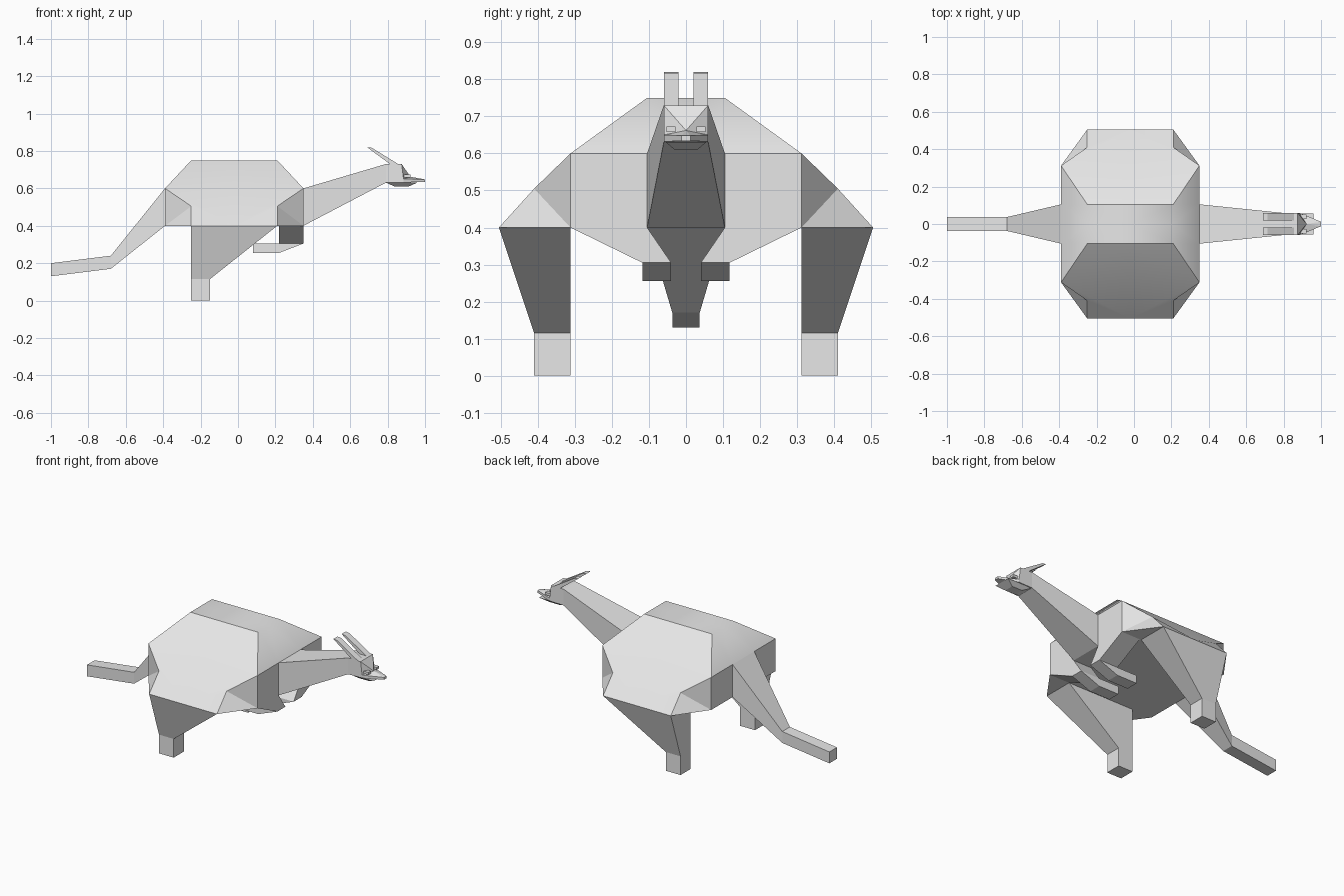
import bpy, bmesh

if "Cube" in bpy.data.objects:
    bpy.data.objects.remove(bpy.data.objects["Cube"])

fur = bpy.data.materials.new("light_grey")
fur.diffuse_color = (0.8, 0.8, 0.8, 1)
fur.use_nodes = True
fur.node_tree.nodes["Principled BSDF"].inputs["Base Color"].default_value = fur.diffuse_color


def finish(name, bm):
    bmesh.ops.remove_doubles(bm, verts=bm.verts[:], dist=0.0005)
    bmesh.ops.recalc_face_normals(bm, faces=bm.faces[:])
    me = bpy.data.meshes.new(name)
    bm.to_mesh(me)
    bm.free()
    me.materials.append(fur)
    ob = bpy.data.objects.new(name, me)
    bpy.context.collection.objects.link(ob)
    return ob


def ring_x(x, y0, y1, z0, z1):
    return [(x, y0, z0), (x, y1, z0), (x, y1, z1), (x, y0, z1)]


def ring_z(z, x0, x1, y0, y1):
    return [(x0, y0, z), (x1, y0, z), (x1, y1, z), (x0, y1, z)]


def loft(name, rings, side=1):
    """Join four-sided sections into a closed solid."""
    bm = bmesh.new()
    vs = [[bm.verts.new((x, y * side, z)) for x, y, z in r] for r in rings]
    for a, b in zip(vs, vs[1:]):
        for i in range(4):
            j = (i + 1) % 4
            bm.faces.new((a[i], a[j], b[j], b[i]))
    bm.faces.new(vs[0])
    bm.faces.new(vs[-1])
    return finish(name, bm)


def mirrored(name, pts, faces, signs, cx=0):
    """Build a piece from named points, repeated for every sign pair."""
    bm = bmesh.new()
    for sx, sy in signs:
        vs = {k: bm.verts.new((cx + sx * p[0], sy * p[1], p[2])) for k, p in pts.items()}
        for f in faces:
            bm.faces.new([vs[k] for k in f.split()])
    return finish(name, bm)


# Body with flaring haunches, one quadrant repeated four times
pts = {
    "t0": (0, 0, .75), "t1": (.23, 0, .75), "t2": (.23, .105, .75), "t3": (0, .105, .75),
    "e0": (.37, 0, .6), "e1": (.37, .105, .6), "e2": (.37, .312, .6), "s": (0, .312, .6),
    "p": (.23, .41, .505), "o1": (.23, .505, .4), "o0": (0, .505, .4),
    "f2": (.37, .312, .4), "f0": (.37, 0, .4), "b": (0, 0, .4),
}
faces = ["t0 t1 t2 t3", "t1 e0 e1 t2", "t2 e1 e2", "t3 t2 e2 s", "s e2 p o1 o0",
         "e2 f2 p", "p f2 o1", "e0 e1 e2 f2 f0", "b f0 f2 o1 o0"]
body = mirrored("body", pts, faces, [(1, 1), (1, -1), (-1, 1), (-1, -1)], cx=-.02)

# Soften only the rounded ends of the back and the nearly flat joins
bm = bmesh.new()
bm.from_mesh(body.data)
for f in bm.faces:
    f.smooth = True
for e in bm.edges:
    a, b = e.verts
    back_end = min(a.co.z, b.co.z) > .74 and abs(a.co.x - b.co.x) < .001
    e.smooth = back_end or e.calc_face_angle(0) < .3
bm.to_mesh(body.data)
bm.free()

# Tail and neck
loft("tail", [ring_x(-.39, -.105, .105, .4, .6), ring_x(-.68, -.037, .037, .17, .24),
              ring_x(-1, -.037, .037, .13, .2)])
loft("neck", [ring_x(.35, -.105, .105, .4, .6), ring_x(.79, -.06, .06, .63, .73)])

# Head with a sloping brow and pointed snout
pts = {
    "k1": (.79, .06, .73), "k0": (.79, .06, .63), "kt": (.79, 0, .73), "kb": (.79, 0, .63),
    "a": (.875, .06, .73), "at": (.875, 0, .73), "bridge": (.922, 0, .662),
    "c": (.885, .06, .65), "d": (.885, .06, .632), "db": (.885, 0, .632),
    "n": (1, .012, .648), "nt": (1, 0, .648), "m": (1, .012, .634), "mb": (1, 0, .634),
}
faces = ["k1 kt at a", "k0 k1 a c d", "kb k0 d db", "a at bridge", "a bridge c",
         "c bridge n", "bridge nt n", "c n m d", "d m mb db", "n nt mb m", "k1 k0 kb kt"]
mirrored("head", pts, faces, [(1, 1), (1, -1)])

loft("jaw", [ring_z(.631, .79, .96, -.055, .055), ring_z(.609, .84, .91, -.03, .03)])

for side, label in ((1, "left"), (-1, "right")):
    # Hind leg: broad thigh narrowing to a square foot
    loft(label + "_hind_leg", [ring_z(.4, -.25, .21, .312, .505),
                               ring_z(.115, -.25, -.15, .312, .41)], side)
    loft(label + "_foot", [ring_z(.115, -.25, -.15, .312, .41),
                           ring_z(0, -.25, -.15, .312, .41)], side)
    # Short arm folded backwards under the chest
    loft(label + "_upper_arm", [ring_z(.4, .22, .35, .105, .312),
                                ring_z(.305, .22, .35, .04, .118)], side)
    loft(label + "_forearm", [ring_z(.305, .08, .35, .04, .118),
                              ring_z(.255, .08, .22, .04, .118)], side)
    # Swept-back ear
    loft(label + "_ear", [[(.69, .02, .82), (.69, .06, .82), (.715, .06, .817), (.715, .02, .817)],
                          [(.815, .02, .728), (.815, .06, .728), (.86, .06, .728), (.86, .02, .728)]], side)
    # Eye
    loft(label + "_eye", [ring_x(.885, .028, .052, .658, .673),
                          ring_x(.922, .028, .052, .658, .673)], side)
